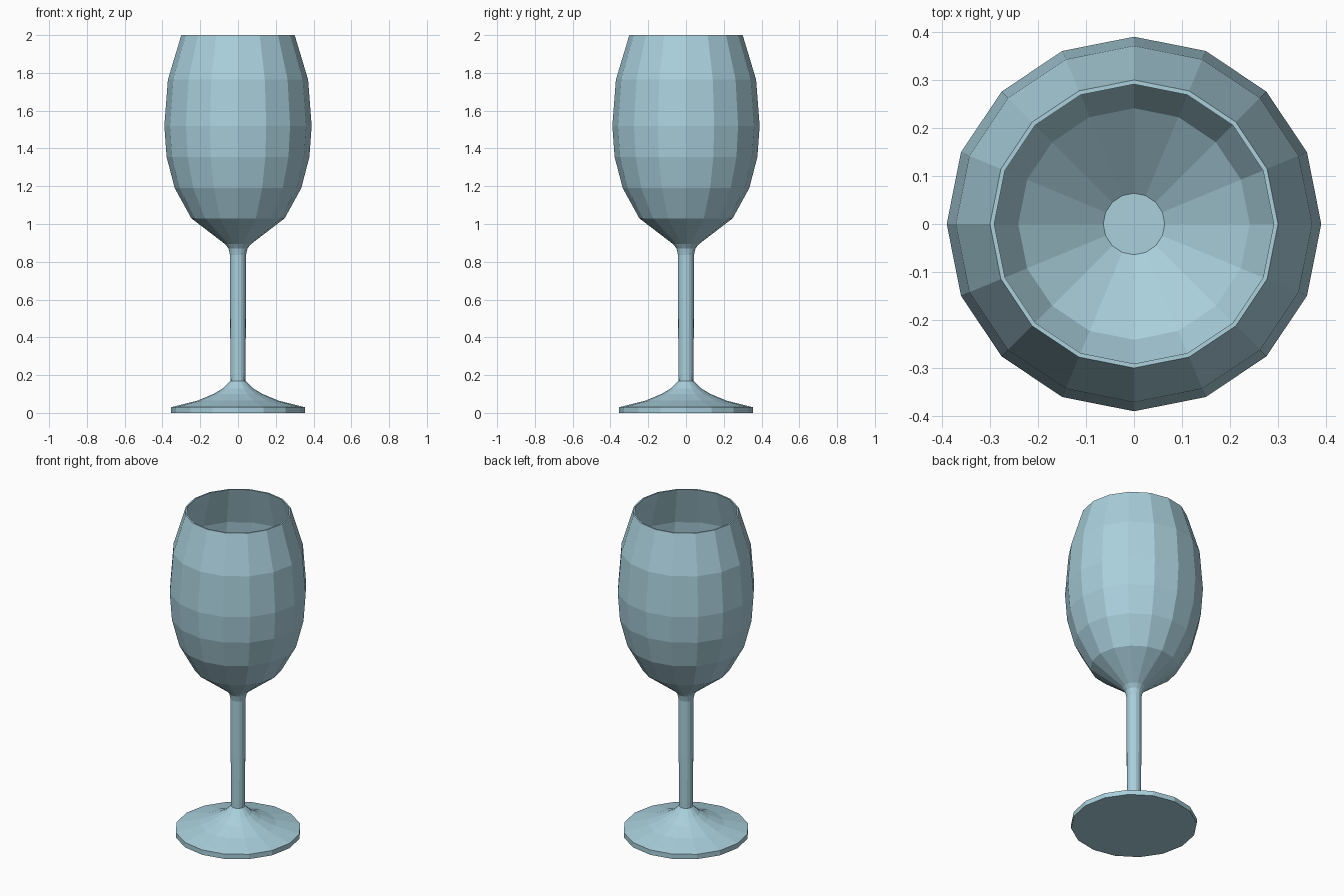
import bpy
import bmesh
from math import cos, sin, tau

if "Cube" in bpy.data.objects:
    bpy.data.objects.remove(bpy.data.objects["Cube"])

SIDES = 16

glass = bpy.data.materials.new("pale_blue_glass")
glass.use_nodes = True
colour = (0.40, 0.63, 0.72, 1)
glass.diffuse_color = colour
glass.node_tree.nodes["Principled BSDF"].inputs["Base Color"].default_value = colour


def lathe(name, profile, cap_start=False, cap_end=False):
    """Turn a (radius, height) profile around z into a faceted part."""
    bm = bmesh.new()
    rings = [[bm.verts.new((r * cos(tau * i / SIDES), r * sin(tau * i / SIDES), z))
              for i in range(SIDES)] for r, z in profile]
    for low, high in zip(rings, rings[1:]):
        for i in range(SIDES):
            j = (i + 1) % SIDES
            bm.faces.new((low[i], low[j], high[j], high[i]))
    if cap_start:
        bm.faces.new(rings[0][::-1])
    if cap_end:
        bm.faces.new(rings[-1])
    mesh = bpy.data.meshes.new(name)
    bm.to_mesh(mesh)
    bm.free()
    mesh.materials.append(glass)
    obj = bpy.data.objects.new(name, mesh)
    bpy.context.collection.objects.link(obj)
    return obj


# Foot: flat disc with a short rim, sweeping up to the stem
lathe("foot", [(0.355, 0), (0.355, 0.03), (0.215, 0.065), (0.13, 0.1),
               (0.08, 0.13), (0.039, 0.17)], cap_start=True)

# Stem: slim, slightly thicker toward the bowl
lathe("stem", [(0.039, 0.17), (0.042, 0.5), (0.042, 0.835)])

# Bowl: outer wall up to the rim, then the inner wall down to a flat bottom
outer = [(0.042, 0.835), (0.05, 0.87), (0.068, 0.893), (0.247, 1.03),
         (0.335, 1.19), (0.378, 1.355), (0.39, 1.52), (0.371, 1.765), (0.3, 2)]
inner = [(0.291, 2), (0.362, 1.765), (0.381, 1.52), (0.369, 1.355),
         (0.327, 1.19), (0.241, 1.037), (0.064, 0.902)]
lathe("bowl", outer + inner, cap_end=True)
